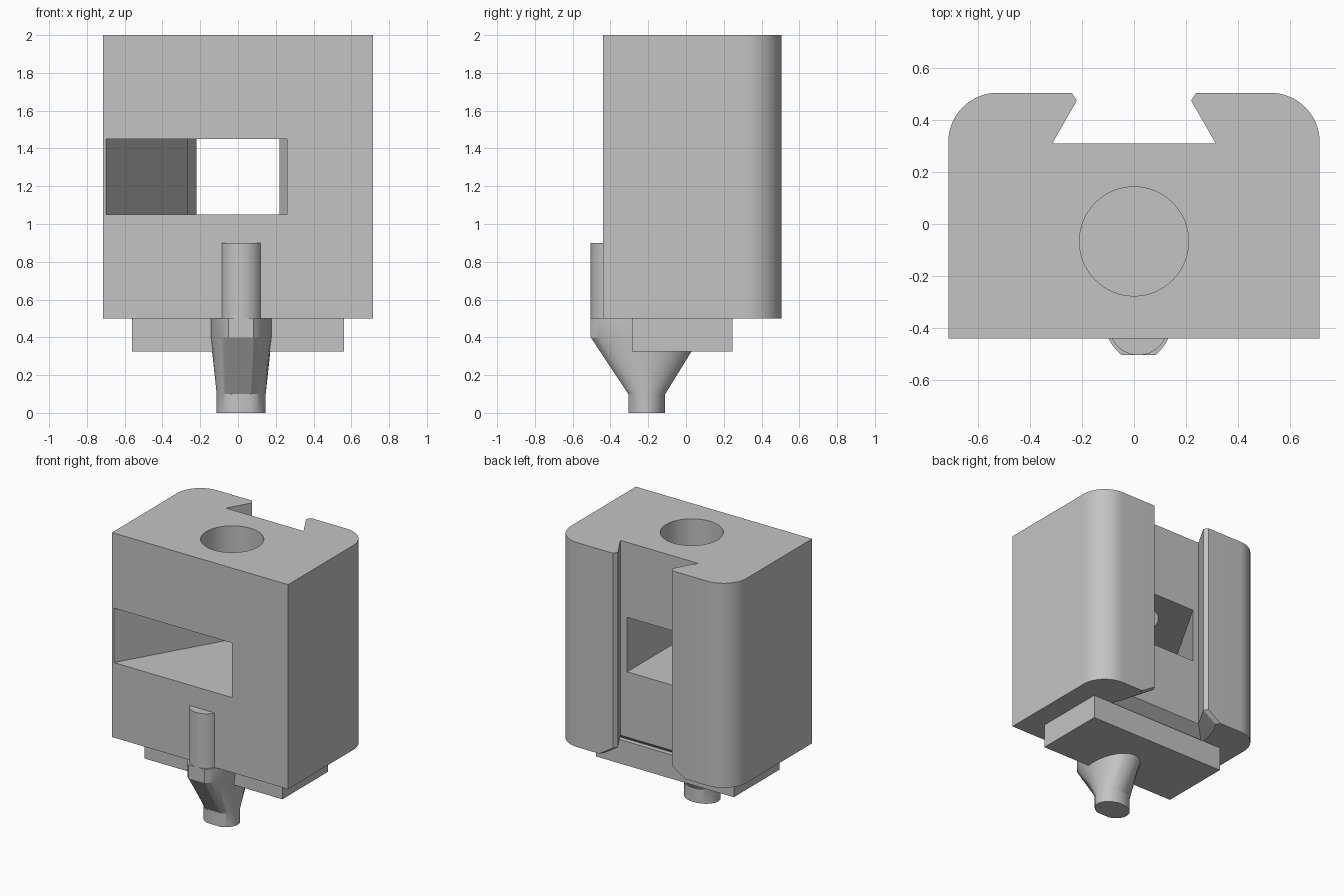
import bpy, bmesh
from math import sin, cos, pi, radians

if "Cube" in bpy.data.objects:
    bpy.data.objects.remove(bpy.data.objects["Cube"])

grey = bpy.data.materials.new("light_grey")
grey.use_nodes = True
colour = (0.55, 0.55, 0.55, 1)
grey.diffuse_color = colour
grey.node_tree.nodes["Principled BSDF"].inputs["Base Color"].default_value = colour


def loft(name, layers):
    """Solid through rings of (x, y) points; layers are (ring, z)."""
    bm = bmesh.new()
    rings = [[bm.verts.new((x, y, z)) for x, y in ring] for ring, z in layers]
    n = len(rings[0])
    for a, b in zip(rings, rings[1:]):
        for i in range(n):
            j = (i + 1) % n
            bm.faces.new((a[i], a[j], b[j], b[i]))
    bm.faces.new(rings[0])
    bm.faces.new(rings[-1])
    bmesh.ops.recalc_face_normals(bm, faces=bm.faces)
    mesh = bpy.data.meshes.new(name)
    bm.to_mesh(mesh)
    bm.free()
    mesh.materials.append(grey)
    obj = bpy.data.objects.new(name, mesh)
    bpy.context.collection.objects.link(obj)
    return obj


def ellipse(cx, cy, rx, ry, steps=48, flat=0):
    """Ring of points, with an optional flat facing the front."""
    span = 2 * pi - 2 * flat
    count = steps + 1 if flat else steps
    angles = [flat + span * i / steps for i in range(count)]
    return [(cx + rx * sin(a), cy - ry * cos(a)) for a in angles]


def activate(obj):
    bpy.ops.object.select_all(action="DESELECT")
    obj.select_set(True)
    bpy.context.view_layer.objects.active = obj


def cut(obj, cutter):
    cutter.hide_render = True
    mod = obj.modifiers.new("cut", "BOOLEAN")
    mod.operation, mod.solver, mod.object = "DIFFERENCE", "EXACT", cutter
    activate(obj)
    bpy.ops.object.modifier_apply(modifier=mod.name)
    bpy.data.objects.remove(cutter)


def smooth(obj):
    activate(obj)
    bpy.ops.object.shade_smooth_by_angle(angle=radians(25))


def mirrored(half):
    return half + [(-x, y) for x, y in reversed(half)]


# Main body: rounded back corners and a dovetail slot
W, FRONT, BACK, R = 0.715, -0.44, 0.505, 0.19
arc = [(W - R + R * cos(t), BACK - R + R * sin(t))
       for t in [pi / 2 * i / 16 for i in range(17)]]
slot = [(0.24, BACK), (0.22, 0.475), (0.315, 0.31)]
body = loft("body", [(mirrored([(W, FRONT)] + arc + slot), z) for z in (0.5, 2)])


# Flared entry at the bottom of the slot
def flare(k):
    return mirrored([(0.24 + 0.11 * k, 0.6), (0.24 + 0.11 * k, BACK),
                     (0.22 + 0.11 * k, 0.475), (0.315 + 0.11 * k, 0.31 - 0.1 * k)])


cut(body, loft("flare_cutter", [(flare(k), 0.57 - 0.07 * k) for k in (-0.05, 2)]))

# Tapering window from the front into the slot
left_front, left_back, right = -0.70, -0.265, 0.26
slope = (left_back - left_front) / (0.31 - FRONT)
plan = [(left_front - 0.1 * slope, FRONT - 0.1), (right, FRONT - 0.1),
        (right, 0.36), (left_back + 0.05 * slope, 0.36)]
cut(body, loft("window_cutter", [(plan, z) for z in (1.05, 1.45)]))

# Round hole from the top into the window
hole = ellipse(0, -0.067, 0.21, 0.21, 64)
cut(body, loft("hole_cutter", [(hole, z) for z in (1.4, 2.1)]))
smooth(body)

# Base block under the body
block = [(-0.56, -0.285), (0.56, -0.285), (0.56, 0.245), (-0.56, 0.245)]
loft("base_block", [(block, z) for z in (0.325, 0.5)])

# Nozzle: narrow tip, cone and collar
CX, FLAT = 0.017, radians(24)
tip = ellipse(CX, -0.212, 0.13, 0.102, 40, FLAT)
collar = ellipse(CX, -0.228, 0.1625, 0.303, 40, FLAT)
smooth(loft("nozzle", [(tip, 0), (tip, 0.1), (collar, 0.4), (collar, 0.5)]))

# Feed tube half sunk into the front
tube = ellipse(CX, -0.392, 0.113, 0.113)
smooth(loft("feed_tube", [(tube, z) for z in (0.42, 0.9)]))
